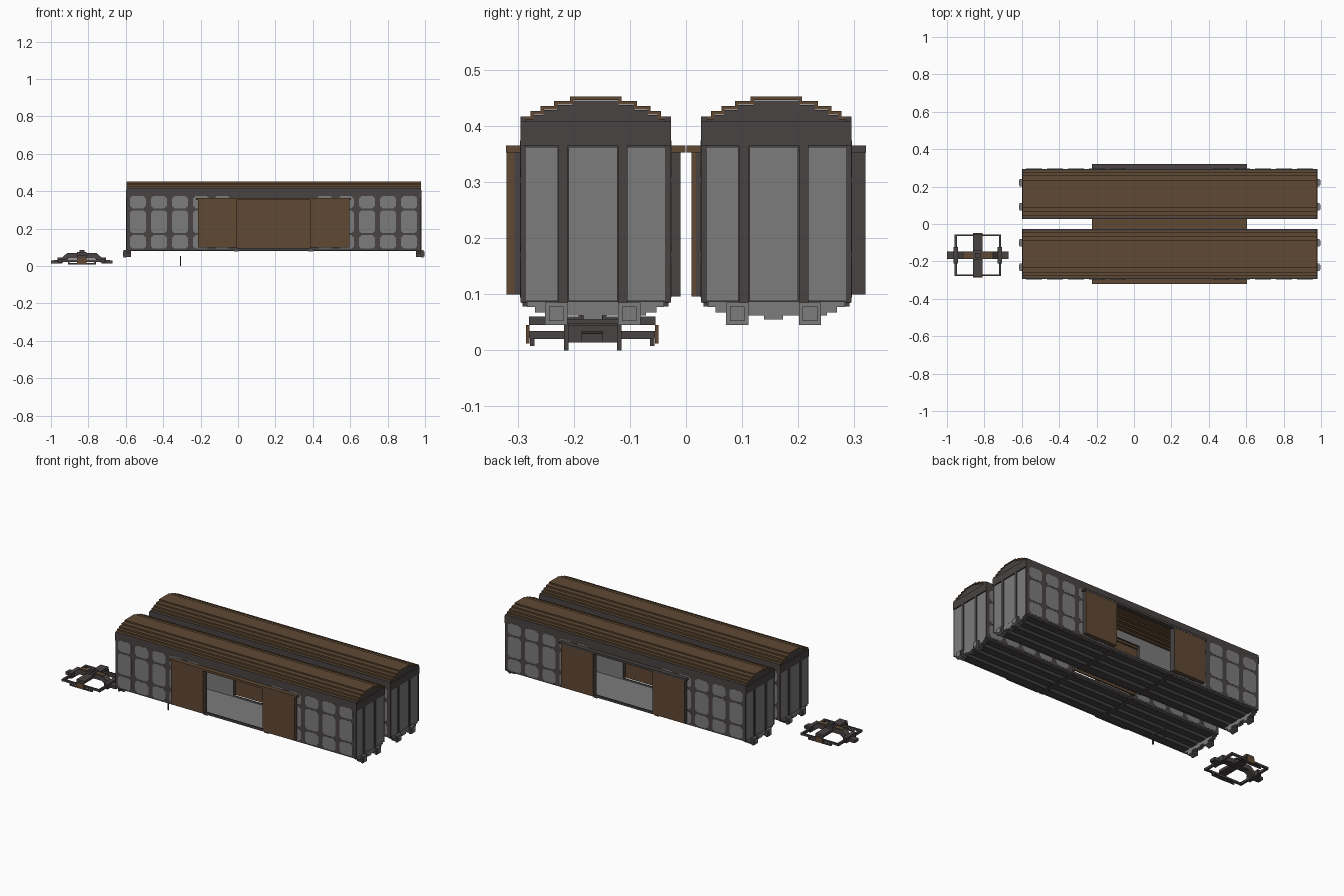
import bpy, bmesh
from mathutils import Vector

old = bpy.data.objects.get("Cube")
if old:
    bpy.data.objects.remove(old, do_unlink=True)


def material(name, rgb):
    m = bpy.data.materials.new(name)
    m.use_nodes = True
    col = (*rgb, 1)
    m.diffuse_color = col
    bsdf = m.node_tree.nodes["Principled BSDF"]
    bsdf.inputs["Base Color"].default_value = col
    bsdf.inputs["Roughness"].default_value = 0.9
    return m


BROWN = material("brown wood", (0.115, 0.066, 0.033))
DARK = material("dark steel", (0.066, 0.056, 0.055))
GREY = material("grey panel", (0.2, 0.2, 0.2))


def finish(name, bm, mats, rule=None):
    bmesh.ops.recalc_face_normals(bm, faces=bm.faces)
    if rule:
        for f in bm.faces:
            f.material_index = rule(f)
    me = bpy.data.meshes.new(name)
    bm.to_mesh(me)
    bm.free()
    for m in mats:
        me.materials.append(m)
    ob = bpy.data.objects.new(name, me)
    bpy.context.collection.objects.link(ob)
    return ob


def add_box(bm, x0, x1, y0, y1, z0, z1):
    vs = bmesh.ops.create_cube(bm, size=1)["verts"]
    lo = Vector((min(x0, x1), min(y0, y1), z0))
    hi = Vector((max(x0, x1), max(y0, y1), z1))
    for v in vs:
        v.co = Vector([a + (c + 0.5) * (b - a) for a, b, c in zip(lo, hi, v.co)])


def boxes(name, mats, items, rule=None):
    bm = bmesh.new()
    for b in items:
        add_box(bm, *b)
    return finish(name, bm, mats, rule)


def prism(name, mat, outlines, offset):
    bm = bmesh.new()
    for points in outlines:
        face = bm.faces.new([bm.verts.new(p) for p in points])
        new = bmesh.ops.extrude_face_region(bm, geom=[face], use_keep_orig=True)["geom"]
        bmesh.ops.translate(bm, vec=offset, verts=[v for v in new if isinstance(v, bmesh.types.BMVert)])
    return finish(name, bm, [mat])


X0, X1, MID = -0.597, 0.978, 0.19   # wagon ends and middle
HALF = 0.134                        # half width
OPEN = 0.195                        # half door opening
FLOOR, HEAD, EAVE = 0.085, 0.365, 0.417
STEPS = [(0.134, EAVE), (0.116, 0.426), (0.098, 0.435), (0.074, 0.444), (0.046, 0.452)]


def roof_line(drop=0, inset=0):
    """Stepped half profile, mirrored into a full arch."""
    half, prev = [], None
    for w, z in STEPS:
        if prev is not None:
            half.append((w - inset, prev - drop))
        half.append((w - inset, z - drop))
        prev = z
    return half + [(-w, z) for w, z in reversed(half)]


def octagon(cx, y, z0, z1, w, c):
    """Chamfered rectangle standing in the x-z plane."""
    return [(cx + x, y, z) for x, z in (
        (-w, z0 + c), (c - w, z0), (w - c, z0), (w, z0 + c),
        (w, z1 - c), (w - c, z1), (c - w, z1), (-w, z1 - c))]


def dark_sides(f):
    """Dark on faces turned sideways, grey elsewhere."""
    return int(abs(f.normal.y) > 0.5)


def wagon(tag, cy, outer):
    # side walls with a door opening, grey towards the inside
    for side, s in (("right", -1), ("left", 1)):
        yo, yi = cy + s * HALF, cy + s * (HALF - 0.01)
        walls = [(X0, MID - OPEN, yi, yo, FLOOR, EAVE), (MID + OPEN, X1, yi, yo, FLOOR, EAVE),
                 (MID - OPEN, MID + OPEN, yi, yo, HEAD, EAVE),
                 (MID - OPEN, MID + OPEN, yi, yo, FLOOR, 0.098)]
        boxes(f"{tag}_{side}_wall", [DARK, GREY], walls, lambda f: int(f.normal.y * s < -0.5))

        # pressed panels in three rows of chamfered plates
        prism(f"{tag}_{side}_pressed_panels", GREY,
              [octagon(MID + e * (0.275 + 0.1125 * k), yo, z0, z1, 0.043, 0.013)
               for k in range(5) for e in (-1, 1)
               for z0, z1 in ((0.094, 0.165), (0.176, 0.298), (0.309, 0.374))], (0, s * 0.001, 0))

        # sliding doors: parked open on the outer side, shut on the inner side
        a, b, c = MID - OPEN, MID + OPEN, 0.21
        if s == outer:
            spans, backs = [(a - c, a), (b, b + c)], [(a - c, a), (b, b + c)]
            d0, d1, low = 0.145, 0.159, 0.099
        else:
            spans, backs = [(a - 0.01, MID), (MID, b + 0.01)], [(a - 0.01, a), (b, b + 0.01)]
            d0, d1, low = 0.143, 0.151, 0.096
        # the edges of doors on the left side are dark
        boxes(f"{tag}_{side}_doors", [BROWN, DARK],
              [(p, q, cy + s * d0, cy + s * d1, low, 0.352) for p, q in spans],
              lambda f: int(s > 0 and abs(f.normal.x) > 0.5))
        boxes(f"{tag}_{side}_door_jambs", [DARK],
              [(p, q, yo, cy + s * d0, low, 0.352) for p, q in backs])
        boxes(f"{tag}_{side}_door_rail", [DARK if cy > 0 and s > 0 else BROWN],
              [(MID - 0.415, MID + 0.415, yo, cy + s * 0.16, 0.352, HEAD)])

    # end walls with three grey panels, gables above
    for end, x, d in (("west", X0, 1), ("east", X1, -1)):
        boxes(f"{tag}_{end}_wall", [DARK, GREY],
              [(x + d * 0.004, x + d * 0.014, cy - HALF, cy + HALF, FLOOR, EAVE)],
              lambda f: int(f.normal.x * d > 0.5))
        boxes(f"{tag}_{end}_panels", [GREY],
              [(x + d * 0.001, x + d * 0.005, cy + p, cy + q, 0.088, 0.362)
               for p, q in ((-0.127, -0.067), (-0.048, 0.039), (0.057, 0.132))])
        boxes(f"{tag}_{end}_posts", [DARK],
              [(x - d * 0.003, x + d * 0.006, cy + p, cy + p + 0.017, FLOOR, HEAD) for p in (-0.066, 0.04)]
              + [(x - d * 0.003, x + d * 0.006, cy - HALF, cy + HALF, HEAD, 0.408)])
        prism(f"{tag}_{end}_gable", DARK,
              [[(x + d * 0.002, cy + y, z) for y, z in roof_line(0.007, 0.005)]], (d * 0.01, 0, 0))

        # headstock, buffers and coupler
        boxes(f"{tag}_{end}_headstock", [GREY, DARK],
              [(x, x + d * 0.025, cy - w, cy + w, z, z + 0.01)
               for w, z in ((0.122, 0.077), (0.108, 0.067), (0.09, 0.062))]
              + [(x, x + d * 0.025, cy - 0.022, cy + 0.012, 0.055, 0.07)], dark_sides)
        buffers = []
        for y in (cy - 0.07, cy + 0.06):
            for r, p, q in ((0.02, -0.014, -0.002), (0.013, -0.018, -0.014), (0.017, -0.002, 0.025)):
                buffers.append((x + d * p, x + d * q, y - r, y + r, 0.065 - r, 0.065 + r))
        boxes(f"{tag}_{end}_buffers", [GREY, DARK], buffers, dark_sides)

    # roof shell with stepped boards
    bm = bmesh.new()
    inner_line = roof_line(0.006, 0.006)
    a, b, c, d = [[bm.verts.new((x, cy + y, z)) for y, z in line]
                  for x in (X0, X1) for line in (roof_line(), inner_line)]
    for p, q in ((a, c), (c, d), (d, b), (b, a)):
        for i in range(len(a) - 1):
            bm.faces.new((p[i], p[i + 1], q[i + 1], q[i]))
    for i in (0, -1):
        bm.faces.new((a[i], c[i], d[i], b[i]))
    finish(f"{tag}_roof", bm, [BROWN])

    # floor, with dark sills and cross beams beneath
    boxes(f"{tag}_floor", [GREY],
          [(X0 + 0.005, X1 - 0.005, cy - HALF + 0.002, cy + HALF - 0.002, 0.084, 0.092)])
    sills = [(X0 + 0.025, X1 - 0.025, cy + y - 0.02, cy + y + 0.02, 0.08, FLOOR)
             for y in (-0.1, -0.033, 0.033, 0.1)]
    beams = [(x - 0.012, x + 0.012, cy - 0.13, cy + 0.13, 0.078, FLOOR)
             for x in (MID - 0.2, MID + 0.2)]
    boxes(f"{tag}_underframe", [DARK], sills + beams)


wagon("front_wagon", -0.161, -1)
wagon("back_wagon", 0.161, 1)

# step bracket hanging below the front wagon
bracket = [(-0.311, -0.304, y, y + 0.008, 0, 0.055) for y in (-0.217, -0.123)]
bracket.append((-0.311, -0.304, -0.217, -0.115, 0.047, 0.055))
boxes("step_bracket", [DARK], bracket)

# separate wheel truck: arched centre beam
TX, TY = -0.835, -0.167
half = [(0.07, 0.04), (0.11, 0.014), (0.165, 0.014), (0.165, 0.03), (0.12, 0.034), (0.08, 0.068)]
outline = half + [(-x, z) for x, z in reversed(half)]
prism("truck_centre_beam", DARK, [[(TX + x, TY - 0.019, z) for x, z in outline]], (0, 0.038, 0))

# truck side frames with a dropped tie bar
for tag, s in (("right", -1), ("left", 1)):
    y = TY + s * 0.107
    boxes(f"truck_{tag}_side_frame", [DARK],
          [(TX - 0.125, TX + 0.125, y - 0.005, y + 0.005, 0.022, 0.034),
           (TX - 0.075, TX + 0.075, y - 0.004, y + 0.004, 0.008, 0.016)]
          + [(TX + x - 0.005, TX + x + 0.005, y - 0.004, y + 0.004, 0.008, 0.034) for x in (-0.07, 0.07)])
    boxes(f"truck_{tag}_spring_plate", [BROWN],
          [(TX - 0.025, TX + 0.025, y + s * 0.005, y + s * 0.011, 0.012, 0.045)])

# truck bolster, pivot and cross bars
boxes("truck_bolster", [DARK], [(TX - 0.025, TX + 0.025, TY - 0.113, TY + 0.113, 0.045, 0.06),
                                (TX - 0.025, TX + 0.025, TY - 0.025, TY + 0.025, 0.06, 0.074),
                                (TX - 0.013, TX + 0.013, TY - 0.013, TY + 0.013, 0.074, 0.086)])
boxes("truck_bolster_cap", [BROWN],
      [(TX - 0.08, TX + 0.08, TY - 0.014, TY + 0.014, 0.062, 0.07)])
cross = []
for x in (TX - 0.118, TX + 0.118):
    cross.append((x - 0.006, x + 0.006, TY - 0.111, TY + 0.111, 0.02, 0.034))
    cross.append((x - 0.012, x + 0.012, TY - 0.045, TY + 0.045, 0.014, 0.045))
boxes("truck_cross_bars", [DARK], cross)
